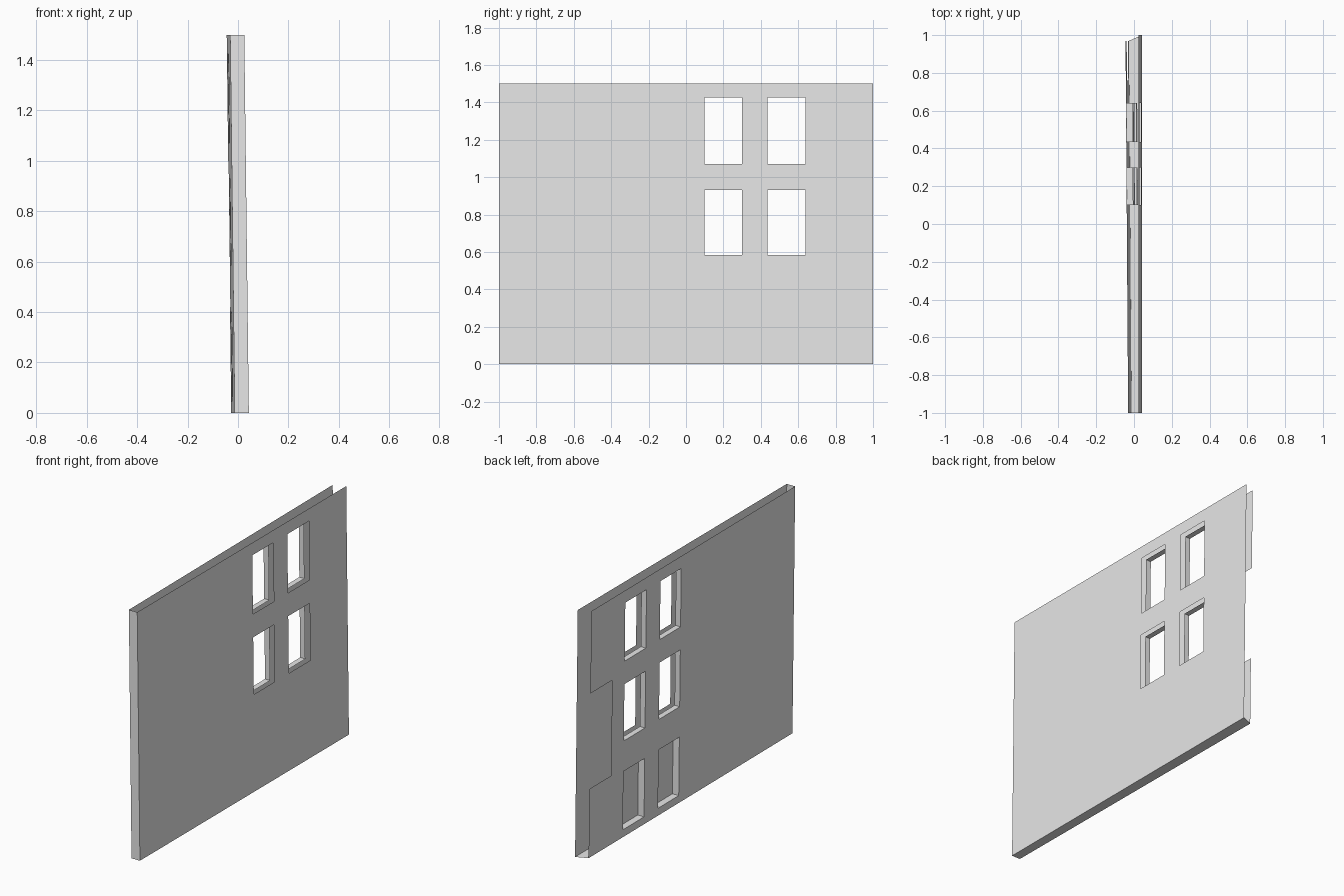
import bpy

if "Cube" in bpy.data.objects:
    bpy.data.objects.remove(bpy.data.objects["Cube"], do_unlink=True)

HEIGHT = 1.5
BACK_LEFT = 0.97      # rear edge of the left skin
COLUMNS = [(0.10, 0.30), (0.435, 0.64)]
OPEN_ROWS = [(0.585, 0.93), (1.07, 1.425)]
BLIND_ROW = (0.045, 0.40)
NOTCH = (0.76, 0.42, 1.0)   # start in y, bottom and top in z

grey = bpy.data.materials.new("plain grey")
grey.use_nodes = True
grey.diffuse_color = (0.8, 0.8, 0.8, 1)
grey.node_tree.nodes["Principled BSDF"].inputs["Base Color"].default_value = (0.8, 0.8, 0.8, 1)


# The wall leans, and the left skin also tapers away toward the back
def right_point(y, z):
    return (0.043 - 0.012 * z, y, z)


def left_point(y, z, depth=0.0):
    return (-0.020 - 0.007 * y - 0.012 * z + depth, y, z)


def add_mesh(name, quads):
    index, faces = {}, []
    for quad in quads:
        faces.append([index.setdefault(p, len(index)) for p in quad])
    mesh = bpy.data.meshes.new(name)
    mesh.from_pydata(list(index), [], faces)
    mesh.materials.append(grey)
    obj = bpy.data.objects.new(name, mesh)
    bpy.context.collection.objects.link(obj)
    return obj


def corners(y0, y1, z0, z1):
    return [(y0, z0), (y1, z0), (y1, z1), (y0, z1)]


def skin(name, point, back, gaps, flip=False):
    """Flat sheet split at the gap edges, leaving each gap out."""
    ys = sorted({-1.0, back, *[v for g in gaps for v in g[:2]]})
    zs = sorted({0.0, HEIGHT, *[v for g in gaps for v in g[2:]]})
    quads = []
    for y0, y1 in zip(ys, ys[1:]):
        for z0, z1 in zip(zs, zs[1:]):
            y, z = (y0 + y1) / 2, (z0 + z1) / 2
            if any(g[0] < y < g[1] and g[2] < z < g[3] for g in gaps):
                continue
            quad = [point(*c) for c in corners(y0, y1, z0, z1)]
            quads.append(quad[::-1] if flip else quad)
    return add_mesh(name, quads)


def reveal(name, gap, depth, closed=False):
    """Window lining running inward from the left skin."""
    ring = corners(*gap)
    outer = [left_point(*c) for c in ring]
    inner = [left_point(*c, depth) for c in ring]
    quads = []
    for i in range(4):
        j = (i + 1) % 4
        quads.append([outer[i], inner[i], inner[j], outer[j]])
    if closed:
        quads.append(inner[::-1])
    return add_mesh(name, quads)


windows = [c + r for r in OPEN_ROWS for c in COLUMNS]
blinds = [c + BLIND_ROW for c in COLUMNS]
notch = (NOTCH[0], BACK_LEFT, NOTCH[1], NOTCH[2])

# Two skins of the wall
skin("right_skin", right_point, 1.0, windows)
skin("left_skin", left_point, BACK_LEFT, windows + blinds + [notch], flip=True)

# Window linings and blind recesses
for n, gap in enumerate(windows):
    reveal(f"window_lining_{n + 1}", gap, 0.034)
for n, gap in enumerate(blinds):
    reveal(f"blind_window_{n + 1}", gap, 0.042, closed=True)

# Front end and underside; top and back stay open
add_mesh("front_end", [[left_point(-1, 0), right_point(-1, 0),
                        right_point(-1, HEIGHT), left_point(-1, HEIGHT)]])
add_mesh("underside", [[left_point(-1, 0), left_point(BACK_LEFT, 0),
                        right_point(1, 0), right_point(-1, 0)]])
